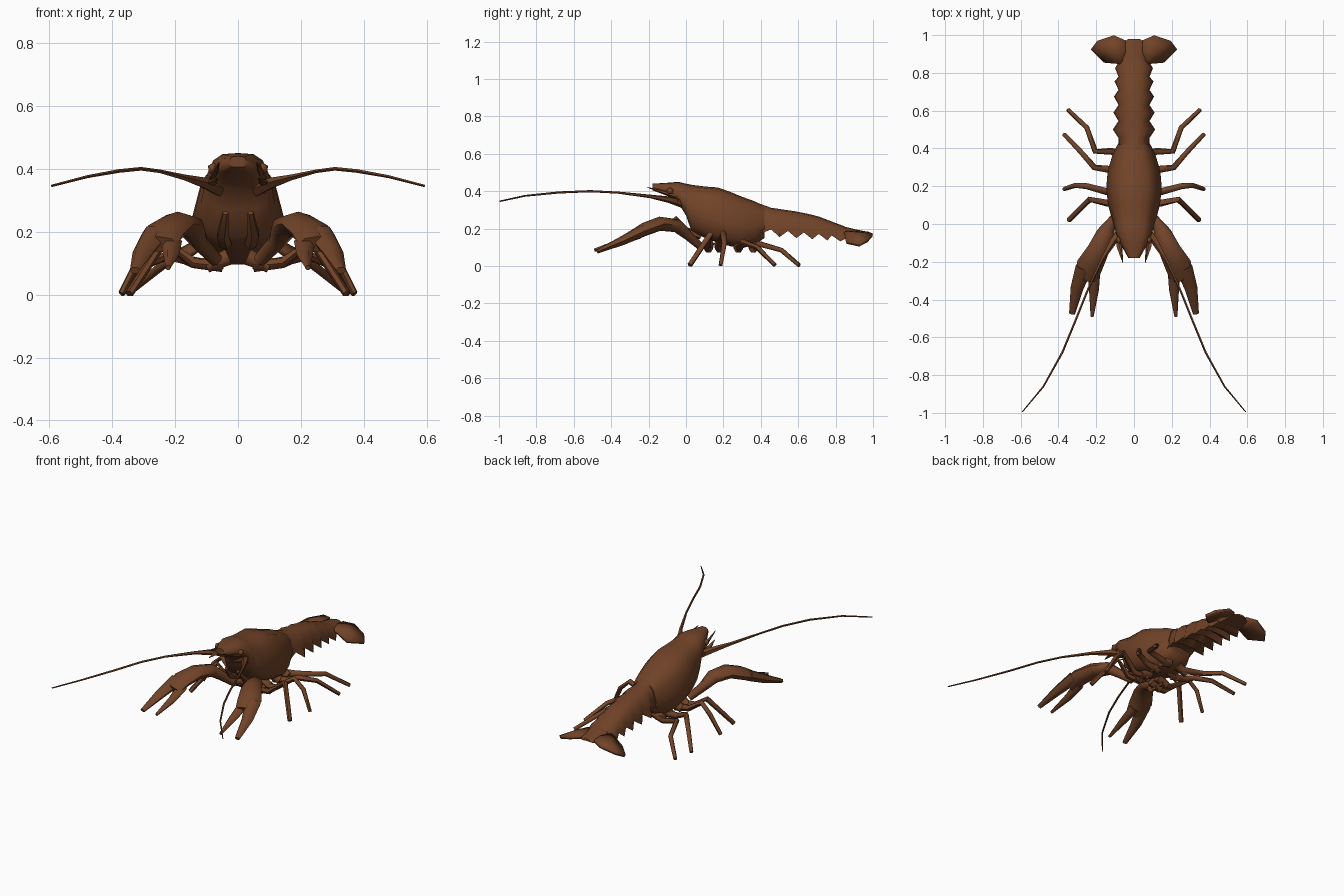
import bpy, bmesh, math
from mathutils import Vector

if "Cube" in bpy.data.objects:
    bpy.data.objects.remove(bpy.data.objects["Cube"])

shell = bpy.data.materials.new("brown shell")
shell.diffuse_color = (0.165, 0.056, 0.021, 1)
shell.use_nodes = True
shell.node_tree.nodes["Principled BSDF"].inputs["Base Color"].default_value = shell.diffuse_color


def finish(name, bm, mirror=False, angle=60):
    bmesh.ops.recalc_face_normals(bm, faces=bm.faces)
    me = bpy.data.meshes.new(name)
    bm.to_mesh(me)
    bm.free()
    ob = bpy.data.objects.new(name, me)
    bpy.context.collection.objects.link(ob)
    me.materials.append(shell)
    bpy.ops.object.select_all(action='DESELECT')
    ob.select_set(True)
    bpy.context.view_layer.objects.active = ob
    bpy.ops.object.shade_smooth_by_angle(angle=math.radians(angle))
    if mirror:
        ob.modifiers.new("mirror", 'MIRROR').use_mirror_merge = False
    return ob


def loft(name, rings, mirror=False):
    """Skin closed rings of points and cap both ends."""
    bm = bmesh.new()
    vs = [[bm.verts.new(p) for p in r] for r in rings]
    n = len(vs[0])
    for a, b in zip(vs, vs[1:]):
        for i in range(n):
            j = (i + 1) % n
            bm.faces.new((a[i], a[j], b[j], b[i]))
    bm.faces.new(vs[0])
    bm.faces.new(vs[-1])
    return finish(name, bm, mirror)


def limb(name, pts, sides=6):
    """Mirrored tube through (x, y, z, half width, half height) points."""
    rings = []
    for i, p in enumerate(pts):
        c = Vector(p[:3])
        d = Vector(pts[min(i + 1, len(pts) - 1)][:3]) - Vector(pts[max(i - 1, 0)][:3])
        d.normalize()
        side = d.cross(Vector((0, 0, 1))).normalized()
        up = side.cross(d)
        w, h = p[3], p[-1]
        rings.append([c + side * w * math.cos(t) + up * h * math.sin(t)
                      for t in (2 * math.pi * k / sides for k in range(sides))])
    return loft(name, rings, True)


def section(y, w, top, bottom, shape):
    half = [(x * w, y, bottom + f * (top - bottom)) for x, f in shape]
    return half + [(-x, yy, z) for x, yy, z in reversed(half[1:-1])]


# Head and thorax
round_shape = [(0, 1), (.5, .97), (.8, .8), (1, .42), (.85, .14), (.5, .01), (0, 0)]
thorax = [(-.18, .03, .44, .405), (-.10, .075, .445, .375), (-.04, .098, .45, .335),
          (0, .108, .44, .27), (.03, .118, .434, .185), (.10, .137, .425, .15),
          (.17, .145, .42, .125), (.24, .144, .395, .105), (.30, .134, .37, .095),
          (.37, .112, .345, .115), (.42, .088, .318, .15)]
loft("carapace", [section(*r, round_shape) for r in thorax])

# Abdomen with pointed side plates
arch = [(0, 1), (.45, .95), (.78, .7), (.95, .35), (1, 0), (.5, .12), (0, .15)]


def abdomen_top(y):
    knots = [(.39, .335), (.43, .315), (.6, .29), (.7, .268), (.8, .23), (.88, .20)]
    for (a, za), (b, zb) in zip(knots, knots[1:]):
        if y <= b:
            return za + (zb - za) * (y - a) / (b - a)
    return knots[-1][1]


rings = [(.39, .085, .335, .17)]
teeth = [.50, .59, .675, .755, .825]
for i, y in enumerate(teeth):
    rings.append((y - .045, .082, abdomen_top(y - .045), .195 - .008 * i))
    rings.append((y, .112 - .003 * i, abdomen_top(y), .155 - .006 * i))
rings.append((.86, .08, .206, .15))
loft("abdomen", [section(*r, arch) for r in rings])

# Tail: centre plate and side lobes
loft("tail_centre", [section(*r, arch) for r in
                     [(.84, .08, .212, .15), (.90, .07, .197, .15),
                      (.96, .06, .185, .16), (.98, .03, .18, .165)]])
bm = bmesh.new()
outline = [(.04, .84, .18), (.09, .85, .17), (.155, .857, .125), (.225, .925, .112),
           (.19, .97, .135), (.105, .998, .165), (.045, .972, .175)]
rim = [bm.verts.new(p) for p in outline]
hub = bm.verts.new((.12, .92, .172))
for i in range(len(rim)):
    bm.faces.new((rim[i], rim[(i + 1) % len(rim)], hub))
lobe = finish("tail_lobe", bm, True)
thick = lobe.modifiers.new("thickness", 'SOLIDIFY')
thick.thickness, thick.offset = .018, 0

# Claws
limb("claw_arm", [(.07, .07, .11, .022, .022), (.12, .01, .165, .026, .028),
                  (.15, -.05, .215, .048, .036), (.19, -.14, .226, .058, .038),
                  (.235, -.22, .197, .07, .036), (.25, -.29, .16, .058, .028)], 8)
limb("claw_outer_finger", [(.265, -.23, .19, .045, .034), (.302, -.34, .135, .034, .026),
                           (.328, -.475, .077, .016, .012)])
limb("claw_inner_finger", [(.212, -.25, .17, .034, .028), (.212, -.35, .128, .026, .02),
                           (.222, -.49, .085, .008, .009)])

# Walking legs
legs = [[(.05, .12, .09), (.14, .11, .10), (.235, .13, .17), (.345, .02, .004)],
        [(.05, .18, .09), (.14, .17, .10), (.25, .20, .175), (.31, .205, .12), (.37, .185, .004)],
        [(.05, .28, .09), (.14, .29, .10), (.21, .30, .13), (.28, .38, .10), (.37, .475, .004)],
        [(.05, .36, .10), (.12, .385, .10), (.205, .385, .12), (.25, .51, .085), (.35, .605, .004)]]
for i, path in enumerate(legs):
    limb(f"leg_{i + 1}", [(*p, .021 - .0025 * k, .021 - .0025 * k) for k, p in enumerate(path)])
    # Hip block under the body
    x, y, z = path[0]
    limb(f"hip_{i + 1}", [(.03, y, .12, .03, .03), (.10, y, .09, .024, .024)])

# Antennae, feelers and mouthparts
limb("antenna", [(.06, -.02, .335, .024, .024), (.11, -.09, .355, .02, .018),
                 (.17, -.19, .372, .01, .01), (.25, -.36, .392, .006, .006),
                 (.31, -.51, .40, .006, .006), (.38, -.68, .393, .006, .006),
                 (.48, -.86, .375, .005, .005), (.592, -.995, .346, .003, .004)], 5)
limb("feeler", [(.08, -.05, .375, .014, .012), (.07, -.12, .395, .009, .009),
                (.06, -.205, .42, .002, .002)], 5)
limb("antenna_scale", [(.085, -.04, .35, .018, .01), (.08, -.12, .36, .014, .008),
                       (.065, -.19, .37, .002, .002)], 5)
limb("mouthpart", [(.04, .08, .16, .02, .02), (.05, .0, .19, .02, .02),
                   (.04, -.06, .26, .01, .01)], 5)

# Eyes
bm = bmesh.new()
bmesh.ops.create_icosphere(bm, subdivisions=1, radius=.02)
bmesh.ops.translate(bm, verts=bm.verts, vec=(.078, -.085, .4))
finish("eye", bm, True)
